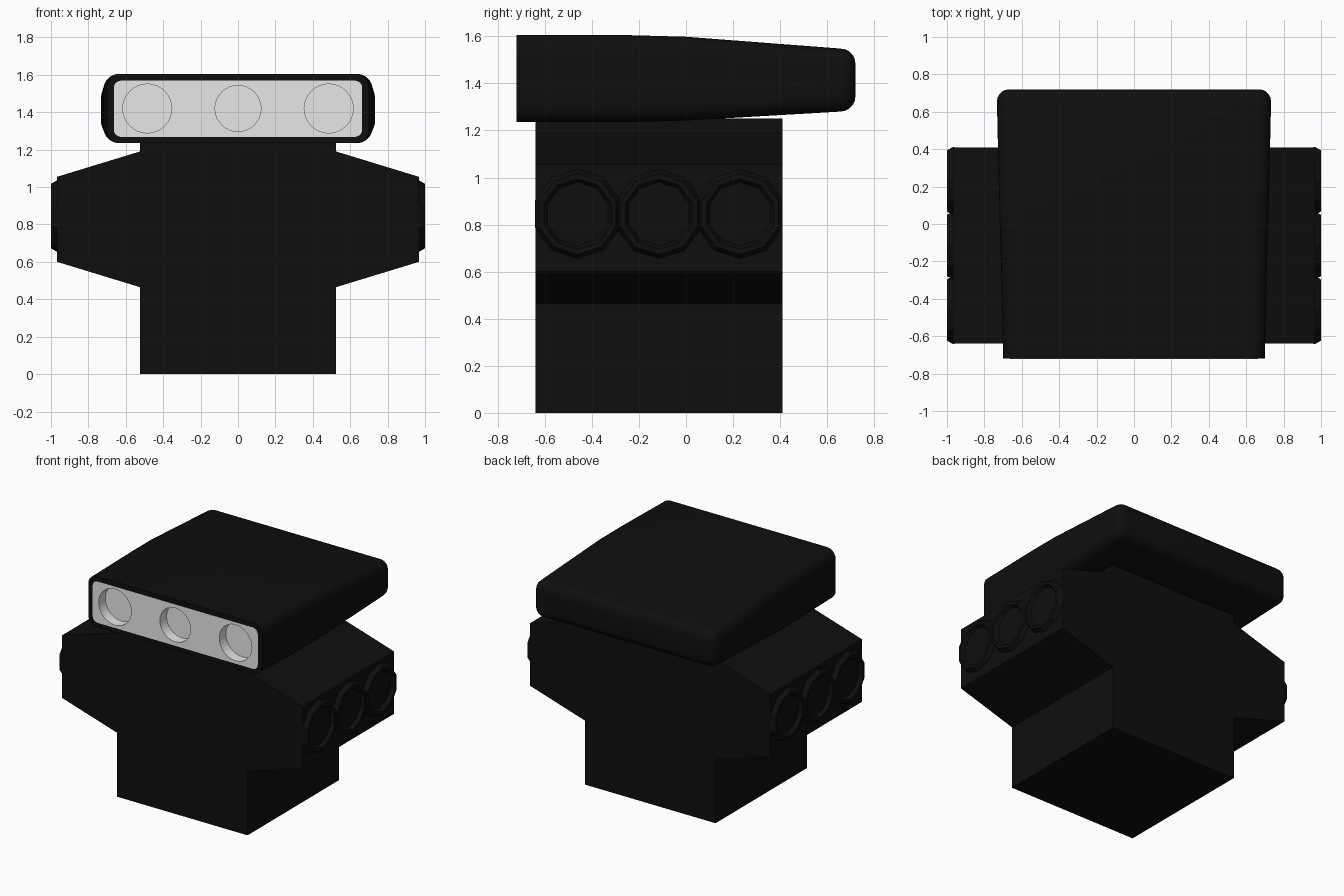
import bpy, bmesh, math

if "Cube" in bpy.data.objects:
    bpy.data.objects.remove(bpy.data.objects["Cube"])


def material(name, v):
    m = bpy.data.materials.new(name)
    m.diffuse_color = (v, v, v, 1)
    m.use_nodes = True
    m.node_tree.nodes["Principled BSDF"].inputs["Base Color"].default_value = m.diffuse_color
    return m


BLACK = material("matte black", 0.0045)
GREY = material("light grey", 0.8)


def loft(name, sections, mat, cap_start=True, cap_end=True, smooth=False):
    """Skin a list of equal-length point loops into one mesh object."""
    bm = bmesh.new()
    rings = [[bm.verts.new(p) for p in s] for s in sections]
    n = len(rings[0])
    for a, b in zip(rings, rings[1:]):
        for i in range(n):
            j = (i + 1) % n
            bm.faces.new((a[i], a[j], b[j], b[i]))
    if cap_start:
        bm.faces.new(rings[0][::-1])
    if cap_end:
        bm.faces.new(rings[-1])
    bmesh.ops.recalc_face_normals(bm, faces=bm.faces)
    me = bpy.data.meshes.new(name)
    bm.to_mesh(me)
    bm.free()
    me.materials.append(mat)
    ob = bpy.data.objects.new(name, me)
    bpy.context.collection.objects.link(ob)
    if smooth:
        bpy.ops.object.select_all(action='DESELECT')
        ob.select_set(True)
        bpy.context.view_layer.objects.active = ob
        bpy.ops.object.shade_smooth_by_angle(angle=math.radians(35))
    return ob


def rounded(y, hw, z0, z1, r, steps=5):
    """Rounded rectangle in the xz plane at depth y."""
    pts = []
    corners = [(hw - r, z1 - r), (-hw + r, z1 - r), (-hw + r, z0 + r), (hw - r, z0 + r)]
    for k, (cx, cz) in enumerate(corners):
        for i in range(steps + 1):
            a = math.pi / 2 * (k + i / steps)
            pts.append((cx + r * math.cos(a), y, cz + r * math.sin(a)))
    return pts


# Body: cross-shaped profile extruded front to back
half = [(0.525, 0), (0.525, 0.465), (0.967, 0.6), (0.967, 1.055), (0.525, 1.19), (0.525, 1.25)]
profile = half + [(-x, z) for x, z in reversed(half)]
loft("body", [[(x, y, z) for x, z in profile] for y in (-0.64, 0.41)], BLACK)

# Ten-sided raised rims with a shallow recess, three on each side
for side, label in ((1, "right"), (-1, "left")):
    for k, cy in enumerate((-0.46, -0.115, 0.23)):
        steps = [(0.96, 0.19), (0.97, 0.19), (1.0, 0.172), (1.0, 0.15), (0.975, 0.135)]
        loft(f"{label}_rim_{k + 1}", [
            [(side * x, cy + r * math.sin(math.tau * i / 10), 0.845 + r * math.cos(math.tau * i / 10))
             for i in range(10)] for x, r in steps], BLACK)

# Head: tapered rounded slab with a pocket in front and a rounded back edge
sections = [rounded(-0.64, 0.664, 1.268, 1.569, 0.04), rounded(-0.72, 0.664, 1.268, 1.569, 0.04)]
sections += [rounded(-0.72, 0.70, 1.235, 1.605, 0.07),
             rounded(-0.25, 0.71, 1.235, 1.605, 0.07),
             rounded(0.0, 0.718, 1.242, 1.598, 0.07)]
for i in range(6):
    a = math.pi / 2 * i / 5
    d = 0.065 * (1 - math.cos(a))
    sections.append(rounded(0.655 + 0.065 * math.sin(a), 0.733 - d, 1.28 + d, 1.548 - d, 0.07 - d))
loft("head", sections, BLACK, smooth=True)

# Front panel with three round sockets
panel = loft("front_panel", [rounded(y, 0.664, 1.268, 1.569, 0.04) for y in (-0.721, -0.63)], GREY)
for x, r in ((-0.485, 0.131), (0, 0.123), (0.485, 0.131)):
    cutter = loft("socket_cutter", [
        [(x + r * math.cos(math.tau * i / 32), y, 1.42 + r * math.sin(math.tau * i / 32))
         for i in range(32)] for y in (-0.8, -0.645)], GREY)
    cutter.hide_render = True
    mod = panel.modifiers.new("socket", 'BOOLEAN')
    mod.operation = 'DIFFERENCE'
    mod.solver = 'EXACT'
    mod.object = cutter
    bpy.context.view_layer.objects.active = panel
    bpy.ops.object.modifier_apply(modifier=mod.name)
    bpy.data.objects.remove(cutter)
